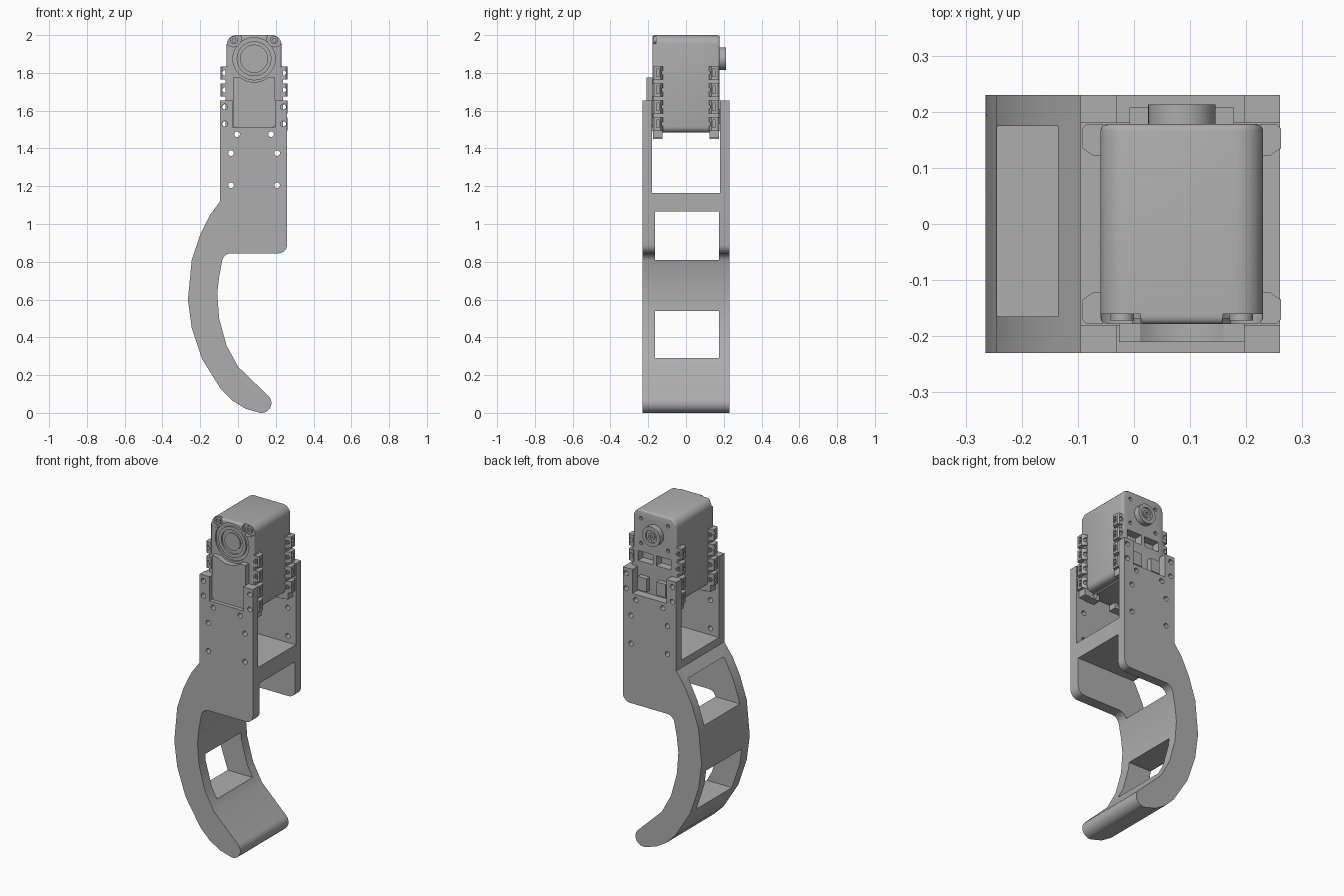
import bpy, bmesh, math
from mathutils import Vector

default = bpy.data.objects.get("Cube")
if default:
    bpy.data.objects.remove(default, do_unlink=True)

grey = bpy.data.materials.new("plain grey")
grey.use_nodes = True
grey.diffuse_color = (0.42, 0.42, 0.42, 1)
grey.node_tree.nodes["Principled BSDF"].inputs["Base Color"].default_value = (0.42, 0.42, 0.42, 1)

CX, HUB_Z = 0.085, 1.875      # servo centre line and shaft height
Y = 0.178                     # servo half depth


def prism(name, pts, a, b, axis="y"):
    """Extrude a 2D outline (x,z along y, or x,y along z) from a to b."""
    bm = bmesh.new()
    place = (lambda p: (p[0], a, p[1])) if axis == "y" else (lambda p: (p[0], p[1], a))
    face = bm.faces.new([bm.verts.new(place(p)) for p in pts])
    out = bmesh.ops.extrude_face_region(bm, geom=[face])
    move = Vector((0, b - a, 0)) if axis == "y" else Vector((0, 0, b - a))
    bmesh.ops.translate(bm, vec=move, verts=[v for v in out["geom"] if isinstance(v, bmesh.types.BMVert)])
    bmesh.ops.recalc_face_normals(bm, faces=bm.faces)
    mesh = bpy.data.meshes.new(name)
    bm.to_mesh(mesh)
    bm.free()
    mesh.materials.append(grey)
    obj = bpy.data.objects.new(name, mesh)
    bpy.context.collection.objects.link(obj)
    return obj


def box(name, x0, x1, y0, y1, z0, z1):
    return prism(name, [(x0, z0), (x1, z0), (x1, z1), (x0, z1)], y0, y1)


def arc(x, z, r, start, end, n):
    return [(x + r * math.cos(math.radians(start + (end - start) * i / n)),
             z + r * math.sin(math.radians(start + (end - start) * i / n))) for i in range(n + 1)]


def rod(name, x, z, r, y0, y1, n=24):
    return prism(name, arc(x, z, r, 0, 360, n)[:-1], y0, y1)


def bake(obj):
    bpy.context.view_layer.update()
    deps = bpy.context.evaluated_depsgraph_get()
    mesh = bpy.data.meshes.new_from_object(obj.evaluated_get(deps))
    obj.modifiers.clear()
    obj.data = mesh


def cut(obj, cutters):
    for c in cutters:
        c.hide_render = True
        mod = obj.modifiers.new("cut", "BOOLEAN")
        mod.operation, mod.solver, mod.object = "DIFFERENCE", "EXACT", c
    bake(obj)
    for c in cutters:
        bpy.data.objects.remove(c, do_unlink=True)


# Bracket with curved leg: one side outline, opened up between the plates
outline = [(-0.095, 1.655), (-0.095, 1.12), (-0.15, 1.045), (-0.2, 0.945), (-0.245, 0.81),
           (-0.265, 0.6), (-0.245, 0.45), (-0.19, 0.285), (-0.09, 0.125), (-0.03, 0.065),
           (0.04, 0.022)]
outline += arc(0.125, 0.052, 0.052, 260, 405, 9)
outline += [(0.0, 0.245), (-0.06, 0.355), (-0.1, 0.5), (-0.11, 0.63), (-0.1, 0.72)]
outline += arc(-0.035, 0.795, 0.05, 170, 90, 6)
outline += arc(0.215, 0.89, 0.045, 270, 360, 6) + [(0.26, 1.655)]
bracket = prism("leg_bracket", outline, -0.23, 0.23)
openings = [
    box("servo_bay", -0.4, 0.4, -0.18, 0.18, 1.165, 2),
    box("upper_window", -0.4, 0.4, -0.165, 0.175, 0.81, 1.065),
    box("lower_window", -0.4, 0.4, -0.165, 0.175, 0.29, 0.54),
    box("plate_notch", -0.03, 0.197, -0.3, 0.3, 1.51, 2),
]
for s in (-1, 1):
    for dx, z in ((0.155, 1.62), (0.155, 1.53), (0.09, 1.475), (0.122, 1.375), (0.122, 1.205)):
        openings.append(rod("screw_hole", CX + s * dx, z, 0.015, -0.3, 0.3, 16))
cut(bracket, openings)

# Servo case: rounded block with softened rims
case_outline = (arc(0.18, 1.95, 0.05, 0, 90, 6) + arc(-0.01, 1.95, 0.05, 90, 180, 6)
                + arc(-0.03, 1.515, 0.03, 180, 270, 4) + arc(0.2, 1.515, 0.03, 270, 360, 4))
case = prism("servo_case", case_outline, -Y, Y)
bevel = case.modifiers.new("rim", "BEVEL")
bevel.width, bevel.segments, bevel.limit_method = 0.012, 3, "ANGLE"
bevel.angle_limit = math.radians(50)
bake(case)
recesses = [rod("dial_recess", CX, HUB_Z, 0.112, -0.2, -Y + 0.01, 40)]
for s in (-1, 1):
    recesses.append(rod("corner_recess", CX + s * 0.11, 1.98, 0.042, -0.2, -0.16))
    recesses.append(box("back_slot", *sorted((CX + s * 0.012, CX + s * 0.11)), 0.13, 0.2, 1.69, 1.75))
    recesses.append(rod("bottom_groove", CX + s * 0.09, 1.475, 0.015, -0.3, 0.3, 16))
    for dz in (-0.075, 0.075):
        recesses.append(rod("back_hole", CX + s * 0.09, HUB_Z + dz, 0.011, 0.16, 0.2, 12))
cut(case, recesses)

# Dial on the front of the servo, and its corner screws
ring = rod("dial_ring", CX, HUB_Z, 0.092, -Y, -Y + 0.012, 40)
cut(ring, [rod("ring_bore", CX, HUB_Z, 0.072, -0.2, 0, 40)])
rod("dial_centre", CX, HUB_Z, 0.052, -Y + 0.003, -Y + 0.012, 32)
for s, side in ((-1, "right"), (1, "left")):
    screw = rod(side + "_corner_screw", CX + s * 0.106, 1.973, 0.021, -0.172, -0.155, 16)
    cut(screw, [rod("socket", CX + s * 0.106, 1.973, 0.01, -0.2, -0.164, 6)])

# Front cover with a scooped top edge that follows the dial
cover_outline = ([(-0.027, 1.525), (-0.015, 1.512), (0.185, 1.512), (0.197, 1.525), (0.197, 1.776)]
                 + arc(CX, HUB_Z, 0.124, 307, 233, 12) + [(-0.027, 1.776)])
prism("front_cover", cover_outline, -0.21, -0.17)

# Output hub and connector blocks on the back
hub = rod("output_hub", CX, HUB_Z, 0.06, 0.17, 0.213, 32)
cut(hub, [rod("hub_recess", CX, HUB_Z, 0.038, 0.203, 0.3)])
boss = rod("hub_boss", CX, HUB_Z, 0.022, 0.19, 0.21)
cut(boss, [rod("hub_bore", CX, HUB_Z, 0.01, 0.195, 0.3, 12)])
for s, side in ((-1, "right"), (1, "left")):
    box(side + "_connector", CX + s * 0.063 - 0.03, CX + s * 0.063 + 0.03, 0.17, 0.208, 1.53, 1.61)

# Toothed mounting rails on the four upright edges and under the case
for s, side in ((-1, "right"), (1, "left")):
    for t, end in ((-1, "front"), (1, "back")):
        label = side + "_" + end
        inner, mid, outer = CX + s * 0.14, CX + s * 0.158, CX + s * 0.177
        tab = [(inner, t * 0.122), (mid, t * 0.122), (outer, t * 0.135),
               (outer, t * 0.17), (outer - s * 0.008, t * Y), (inner, t * Y)]
        box(label + "_rail", *sorted((inner, CX + s * 0.152)), *sorted((t * 0.125, t * 0.175)), 1.465, 1.835)
        for i in range(4):
            z = 1.53 + i * 0.09
            lug = prism(f"{label}_lug_{i + 1}", tab, z - 0.034, z + 0.034, "z")
            cut(lug, [rod("lug_hole", CX + s * 0.155, z, 0.014, -0.3, 0.3, 16),
                      box("nut_slot", *sorted((CX + s * 0.152, CX + s * 0.2)),
                          *sorted((t * 0.14, t * 0.157)), z - 0.02, z + 0.02)])
        # Bottom lug, drilled through
        x = CX + s * 0.09
        foot = box(label + "_bottom_lug", x - 0.035, x + 0.035, *sorted((t * 0.125, t * 0.175)), 1.45, 1.5)
        cut(foot, [rod("foot_hole", x, 1.475, 0.015, -0.3, 0.3, 16)])
        corner = CX + s * 0.14
        box(label + "_corner_lug", *sorted((corner - s * 0.03, corner + s * 0.02)),
            *sorted((t * 0.125, t * 0.175)), 1.455, 1.5)

# Smooth shading with crisp edges
bpy.ops.object.select_all(action="DESELECT")
for obj in bpy.context.collection.objects:
    if obj.type == "MESH":
        obj.select_set(True)
        bpy.context.view_layer.objects.active = obj
bpy.ops.object.shade_smooth_by_angle(angle=math.radians(30))
